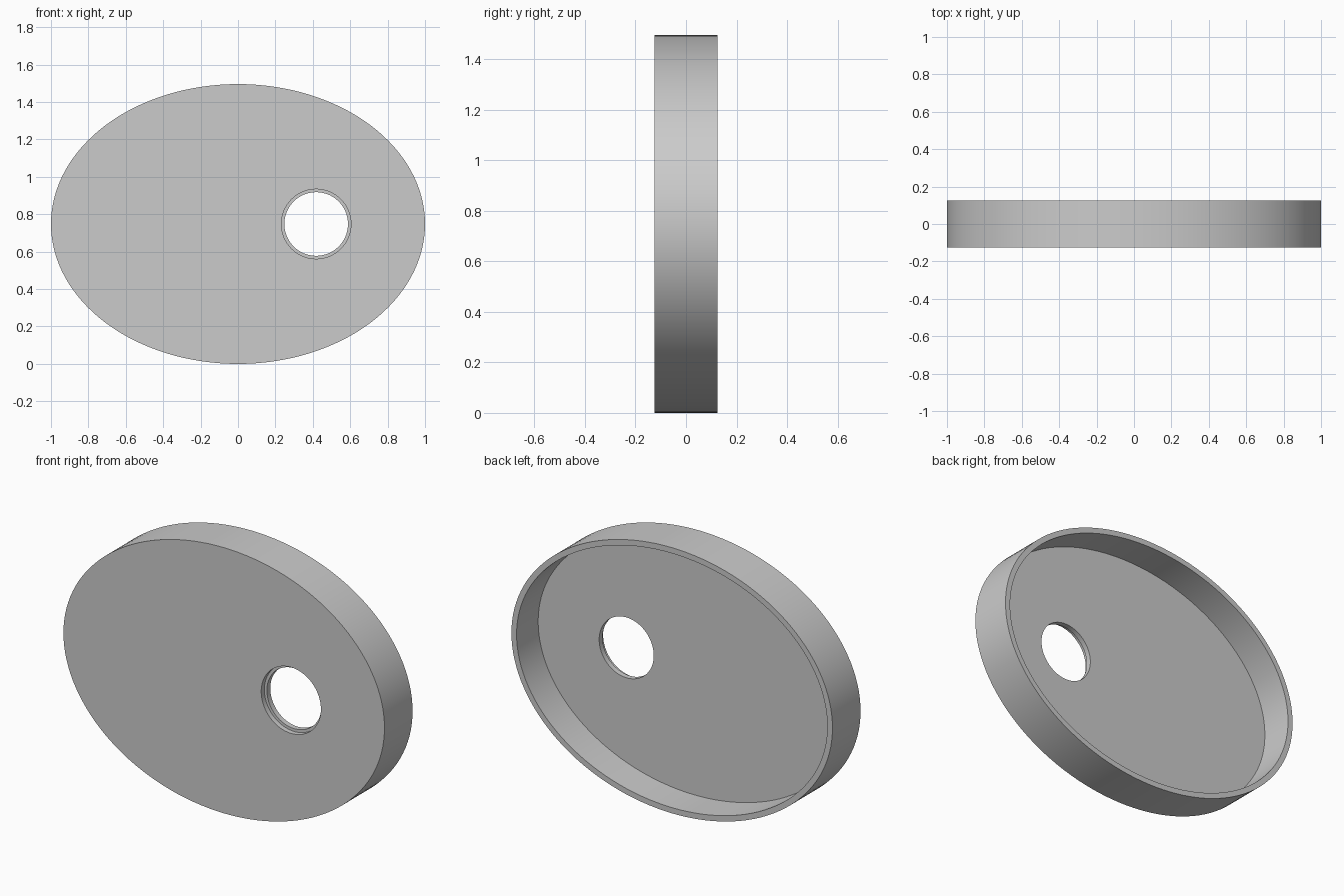
import bpy
import bmesh
from math import cos, sin, tau, radians

SEGMENTS = 128
HALF_W, HALF_H = 1.0, 0.748      # outer ellipse
WALL = 0.032                     # rim thickness
FRONT, BACK = -0.125, 0.125
FLOOR = FRONT + 0.058            # inner side of the face plate
STEP = FRONT + 0.028             # ledge inside the hole
HOLE_X = 0.418
HOLE_R, BORE_R = 0.186, 0.17

if "Cube" in bpy.data.objects:
    bpy.data.objects.remove(bpy.data.objects["Cube"], do_unlink=True)


def flat_material(name, color):
    mat = bpy.data.materials.new(name)
    mat.use_nodes = True
    mat.diffuse_color = color
    bsdf = next(n for n in mat.node_tree.nodes if n.type == "BSDF_PRINCIPLED")
    bsdf.inputs["Base Color"].default_value = color
    return mat


def ring(bm, y, rx, rz, cx=0.0):
    """Closed ellipse of vertices in the upright plane at depth y."""
    angles = [tau * i / SEGMENTS for i in range(SEGMENTS)]
    return [bm.verts.new((cx + rx * cos(a), y, HALF_H + rz * sin(a))) for a in angles]


bm = bmesh.new()
rings = [
    # outer wall
    ring(bm, BACK, HALF_W, HALF_H),
    ring(bm, FRONT, HALF_W, HALF_H),
    # stepped hole, front to back
    ring(bm, FRONT, HOLE_R, HOLE_R, HOLE_X),
    ring(bm, STEP, HOLE_R, HOLE_R, HOLE_X),
    ring(bm, STEP, BORE_R, BORE_R, HOLE_X),
    ring(bm, FLOOR, BORE_R, BORE_R, HOLE_X),
    # recessed back and inner wall
    ring(bm, FLOOR, HALF_W - WALL, HALF_H - WALL),
    ring(bm, BACK, HALF_W - WALL, HALF_H - WALL),
]

# Skin each ring to the next, closing back onto the first
for a, b in zip(rings, rings[1:] + rings[:1]):
    for i in range(SEGMENTS):
        j = (i + 1) % SEGMENTS
        bm.faces.new((a[i], a[j], b[j], b[i]))
bmesh.ops.recalc_face_normals(bm, faces=bm.faces)

mesh = bpy.data.meshes.new("oval_cover")
bm.to_mesh(mesh)
bm.free()
mesh.materials.append(flat_material("plain grey", (0.6, 0.6, 0.6, 1.0)))

cover = bpy.data.objects.new("oval_cover", mesh)
bpy.context.collection.objects.link(cover)
bpy.ops.object.select_all(action="DESELECT")
cover.select_set(True)
bpy.context.view_layer.objects.active = cover
bpy.ops.object.shade_smooth_by_angle(angle=radians(30))
